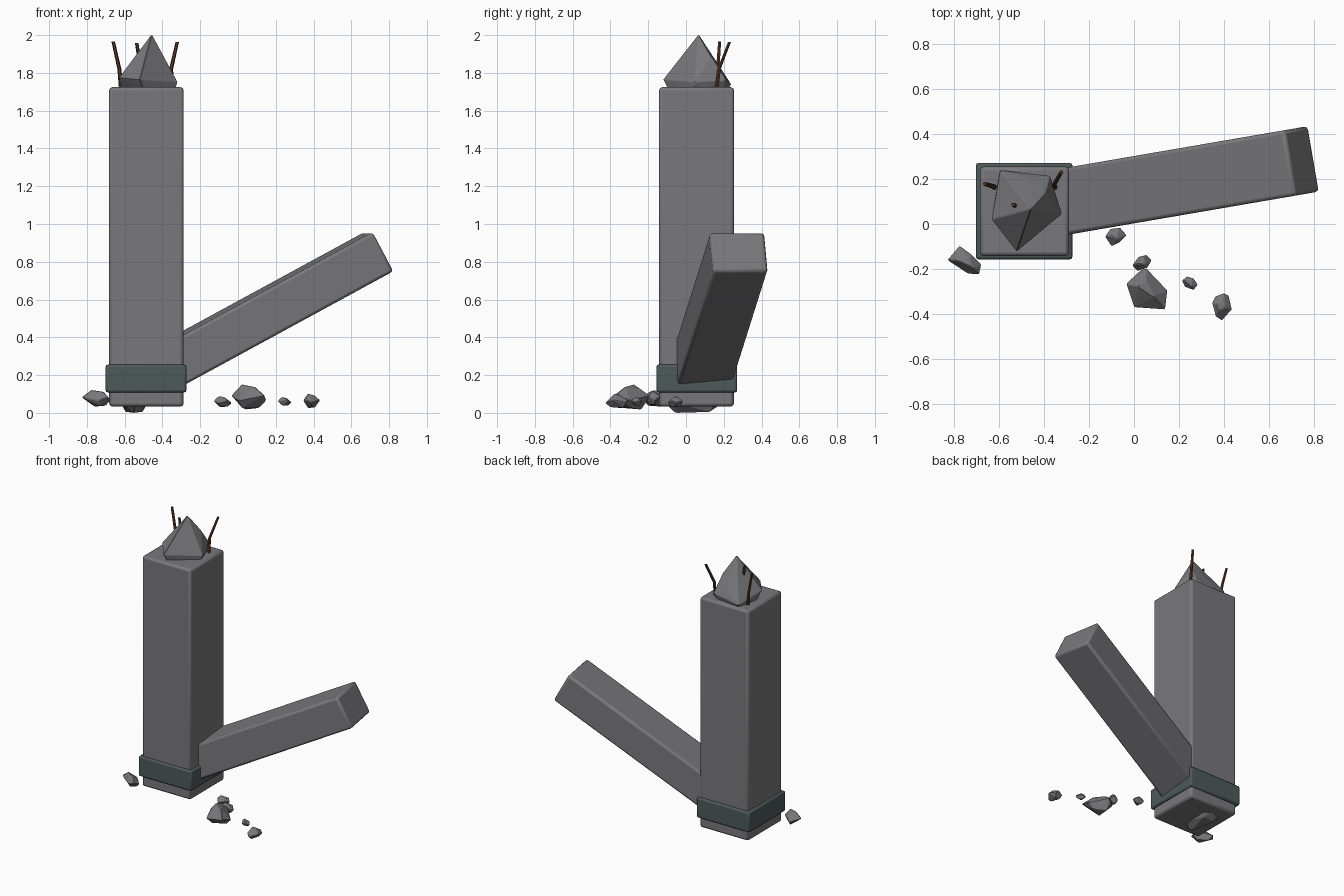
import bpy, bmesh, math
from mathutils import Matrix, Vector

if "Cube" in bpy.data.objects:
    bpy.data.objects.remove(bpy.data.objects["Cube"])


def material(name, rgb):
    m = bpy.data.materials.new(name)
    m.diffuse_color = (*rgb, 1)
    m.use_nodes = True
    m.node_tree.nodes["Principled BSDF"].inputs["Base Color"].default_value = m.diffuse_color
    return m


CONCRETE = material("concrete grey", (0.19, 0.19, 0.2))
STEEL = material("dark steel band", (0.075, 0.1, 0.1))
RUST = material("rusty brown", (0.09, 0.04, 0.022))


def finish(name, bm, mat, bevel=0, segments=1, smooth=False):
    bmesh.ops.recalc_face_normals(bm, faces=bm.faces)
    me = bpy.data.meshes.new(name)
    bm.to_mesh(me)
    bm.free()
    me.materials.append(mat)
    ob = bpy.data.objects.new(name, me)
    bpy.context.collection.objects.link(ob)
    if bevel:
        mod = ob.modifiers.new("bevel", "BEVEL")
        mod.width, mod.segments = bevel, segments
        mod.limit_method, mod.angle_limit = "ANGLE", math.radians(25)
    if smooth:
        bpy.context.view_layer.objects.active = ob
        ob.select_set(True)
        bpy.ops.object.shade_smooth_by_angle(angle=math.radians(35))
        ob.select_set(False)
    return ob


def block(name, center, size, mat, bevel, rot=Matrix()):
    bm = bmesh.new()
    m = Matrix.Translation(center) @ rot @ Matrix.Diagonal((*size, 1))
    bmesh.ops.create_cube(bm, size=1, matrix=m)
    finish(name, bm, mat, bevel, 2, True)


def hull(name, pts, bevel):
    bm = bmesh.new()
    for p in pts:
        bm.verts.new(p)
    res = bmesh.ops.convex_hull(bm, input=bm.verts)
    loose = {v for v in res["geom_interior"] if isinstance(v, bmesh.types.BMVert)}
    bmesh.ops.delete(bm, geom=list(loose), context="VERTS")
    finish(name, bm, CONCRETE, bevel)


def rubble(name, outline, z0, z1, top=0.45, base=0.6):
    """Irregular stone: wavy waist outline with smaller cap and base."""
    n = len(outline)
    c = Vector((sum(p[0] for p in outline) / n, sum(p[1] for p in outline) / n))
    pts, h = [], z1 - z0
    for i, p in enumerate(outline):
        p = Vector(p)
        pts.append((*p, z0 + h * (0.36 if i % 2 else 0.56)))
        if i % 2 == 0:
            pts.append((*c.lerp(p, top), z1 - h * 0.1 * (i % 3)))
        else:
            pts.append((*c.lerp(p, base), z0 + h * 0.06 * (i % 3 - 1) ** 2))
    hull(name, pts, 0.004)


def rebar(name, points, r=0.012):
    """Bent six-sided rod that narrows a little at the tip."""
    bm = bmesh.new()
    rings = []
    for i, p in enumerate(points):
        s = r * (1 - 0.12 * i)
        rings.append([bm.verts.new((p[0] + s * math.cos(a * math.pi / 3),
                                    p[1] + s * math.sin(a * math.pi / 3), p[2]))
                      for a in range(6)])
    for a, b in zip(rings, rings[1:]):
        for i in range(6):
            bm.faces.new((a[i], a[(i + 1) % 6], b[(i + 1) % 6], b[i]))
    bm.faces.new(rings[0])
    bm.faces.new(rings[-1])
    finish(name, bm, RUST, smooth=True)


# Standing pillar and its collar
block("pillar", (-0.485, 0.056, 0.879), (0.394, 0.396, 1.69), CONCRETE, 0.016)
block("pillar_band", (-0.487, 0.057, 0.182), (0.428, 0.428, 0.148), STEEL, 0.012)

# Fallen beam leaning out of the pillar
rot = Matrix.Rotation(math.radians(9.75), 4, "Z") @ Matrix.Rotation(math.radians(-28.2), 4, "Y")
end, length = Vector((0.745, 0.28, 0.853)), 1.3
block("fallen_beam", end - rot.to_3x3() @ Vector((length / 2, 0, 0)),
      (length, 0.294, 0.235), CONCRETE, 0.016, rot)

# Broken crown on top of the pillar
hull("broken_top", [(-0.457, 0.066, 2.005), (-0.63, 0.02, 1.775), (-0.52, -0.122, 1.765),
                    (-0.32, 0.045, 1.75), (-0.372, 0.213, 1.76), (-0.465, 0.2, 1.8),
                    (-0.593, 0.238, 1.74), (-0.395, 0.135, 1.885), (-0.62, 0.09, 1.70),
                    (-0.5, -0.09, 1.70), (-0.34, 0.04, 1.69), (-0.4, 0.2, 1.70),
                    (-0.57, 0.21, 1.69)], 0.003)

# Exposed rods
rebar("rebar_left", [(-0.617, 0.163, 1.70), (-0.628, 0.168, 1.82), (-0.661, 0.178, 1.967)])
rebar("rebar_right", [(-0.35, 0.16, 1.70), (-0.354, 0.175, 1.82), (-0.322, 0.23, 1.963)])
rebar("rebar_middle", [(-0.51, 0.08, 1.70), (-0.52, 0.08, 1.85), (-0.536, 0.085, 1.957)])

# Rubble on the ground
rubble("rubble_left", [(-0.83, -0.16), (-0.775, -0.095), (-0.72, -0.135), (-0.675, -0.18),
                       (-0.685, -0.225), (-0.735, -0.222)], 0.033, 0.122)
rubble("rubble_near_beam", [(-0.13, -0.055), (-0.105, -0.02), (-0.06, -0.015), (-0.03, -0.05),
                            (-0.06, -0.08), (-0.1, -0.1)], 0.03, 0.09)
rubble("rubble_large", [(-0.035, -0.265), (0.03, -0.205), (0.055, -0.195), (0.15, -0.295),
                        (0.14, -0.38), (0, -0.37)], 0.018, 0.152, 0.4)
rubble("rubble_behind_large", [(-0.01, -0.185), (0.02, -0.145), (0.055, -0.135), (0.08, -0.16),
                               (0.06, -0.195), (0.015, -0.21)], 0.04, 0.12)
rubble("rubble_small", [(0.21, -0.25), (0.235, -0.23), (0.265, -0.24), (0.285, -0.27),
                        (0.265, -0.295), (0.225, -0.28)], 0.037, 0.085)
rubble("rubble_right", [(0.345, -0.35), (0.36, -0.32), (0.4, -0.305), (0.42, -0.315),
                        (0.435, -0.38), (0.39, -0.43), (0.36, -0.41)], 0.025, 0.1)
rubble("rubble_under_pillar", [(-0.61, -0.05), (-0.55, -0.095), (-0.49, -0.05), (-0.49, 0.15),
                               (-0.55, 0.19), (-0.61, 0.15)], 0, 0.09, 0.5, 0.75)
